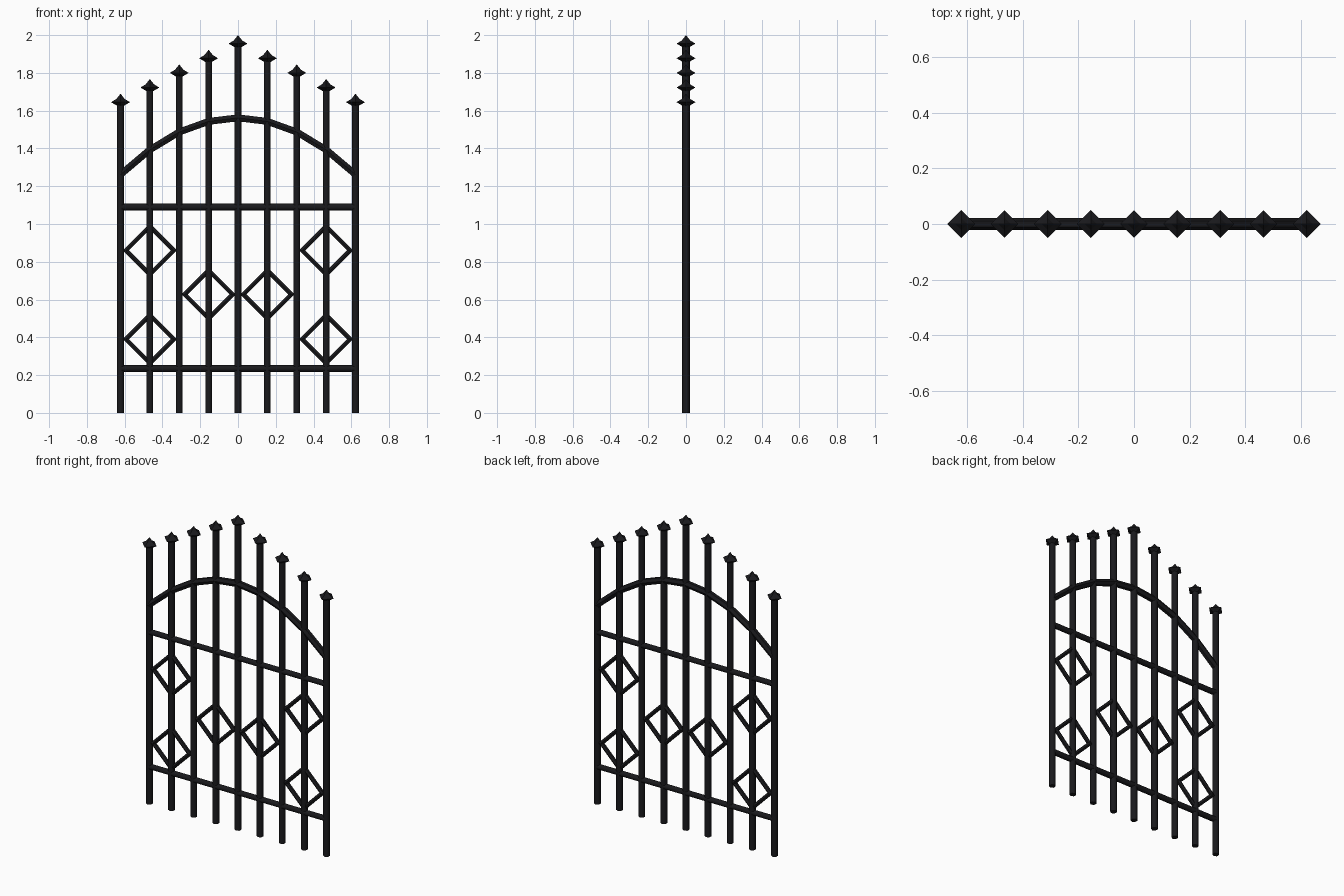
import bpy, math
from mathutils import Vector

if "Cube" in bpy.data.objects:
    bpy.data.objects.remove(bpy.data.objects["Cube"])

iron = bpy.data.materials.new("black_iron")
iron.diffuse_color = (0.01, 0.01, 0.012, 1)
iron.use_nodes = True
iron.node_tree.nodes["Principled BSDF"].inputs["Base Color"].default_value = iron.diffuse_color
SP = 0.1555          # spacing between bars
SIDES = 6            # sides of the round bar stock


def finish(ob, name):
    ob.name = name
    ob.data.materials.append(iron)
    return ob


def mesh(name, verts, faces):
    me = bpy.data.meshes.new(name)
    me.from_pydata(verts, [], faces)
    ob = bpy.data.objects.new(name, me)
    bpy.context.collection.objects.link(ob)
    return finish(ob, name)


def rod(name, a, b, r):
    a, b = Vector(a), Vector(b)
    bpy.ops.mesh.primitive_cylinder_add(vertices=SIDES, radius=r, depth=(b - a).length,
                                        location=(a + b) / 2)
    ob = bpy.context.object
    ob.rotation_euler = (b - a).to_track_quat('Z', 'Y').to_euler()
    finish(ob, name)
    bpy.ops.object.shade_smooth_by_angle(angle=math.radians(65))


def swept(name, path, r, closed=False):
    # round section swept along a path in the xz plane, with mitred joints
    n, verts, faces = len(path), [], []
    for i, p in enumerate(path):
        p = Vector(p)
        prev = Vector(path[i - 1]) if closed or i else p
        nxt = Vector(path[(i + 1) % n]) if closed or i < n - 1 else p
        d1 = (p - prev).normalized()
        d2 = (nxt - p).normalized()
        t = (d1 + d2).normalized()
        side = Vector((-t.y, t.x)) / t.dot(d2 if d2.length else d1)
        for k in range(SIDES):
            a = 2 * math.pi * k / SIDES + math.pi / 2
            q = p + side * r * math.cos(a)
            verts.append((q.x, r * math.sin(a), q.y))
    for i in range(n if closed else n - 1):
        for k in range(SIDES):
            j, m = (i + 1) % n, (k + 1) % SIDES
            faces.append((i * SIDES + k, i * SIDES + m, j * SIDES + m, j * SIDES + k))
    if not closed:
        faces += [tuple(range(SIDES))[::-1], tuple(range((n - 1) * SIDES, n * SIDES))]
    return mesh(name, verts, faces)


# four-sided spear tip with a flared brim
def finial(x, top):
    prof = [(0.018, -0.064), (0.05, -0.045), (0.022, -0.028)]
    verts = [(x + r * math.cos(k * math.pi / 2), r * math.sin(k * math.pi / 2), top + z)
             for r, z in prof for k in range(4)] + [(x, 0, top)]
    faces = [(3, 2, 1, 0)]
    for i in range(2):
        faces += [(i * 4 + k, i * 4 + (k + 1) % 4, i * 4 + 4 + (k + 1) % 4, i * 4 + 4 + k)
                  for k in range(4)]
    faces += [(8 + k, 8 + (k + 1) % 4, 12) for k in range(4)]
    mesh("spear_tip", verts, faces)


# upright bars, tallest in the middle
for i in range(-4, 5):
    top = 2 - 0.0775 * abs(i)
    rod("upright_bar", (i * SP, 0, 0), (i * SP, 0, top - 0.045), 0.02)
    finial(i * SP, top)

# straight rails
for z in (0.235, 1.09):
    rod("cross_rail", (-4 * SP, 0, z), (4 * SP, 0, z), 0.019)

# arched rail, bending at each bar
swept("arch_rail", [(i * SP, 1.562 - 0.3 * (i / 4) ** 2) for i in range(-4, 5)], 0.021)

# diamond ornaments
for i, z in ((3, 0.86), (3, 0.39), (1, 0.627)):
    for s in (-1, 1):
        x, R = s * i * SP, 0.127
        swept("diamond_ornament", [(x + R, z), (x, z + R), (x - R, z), (x, z - R)], 0.0135, True)
